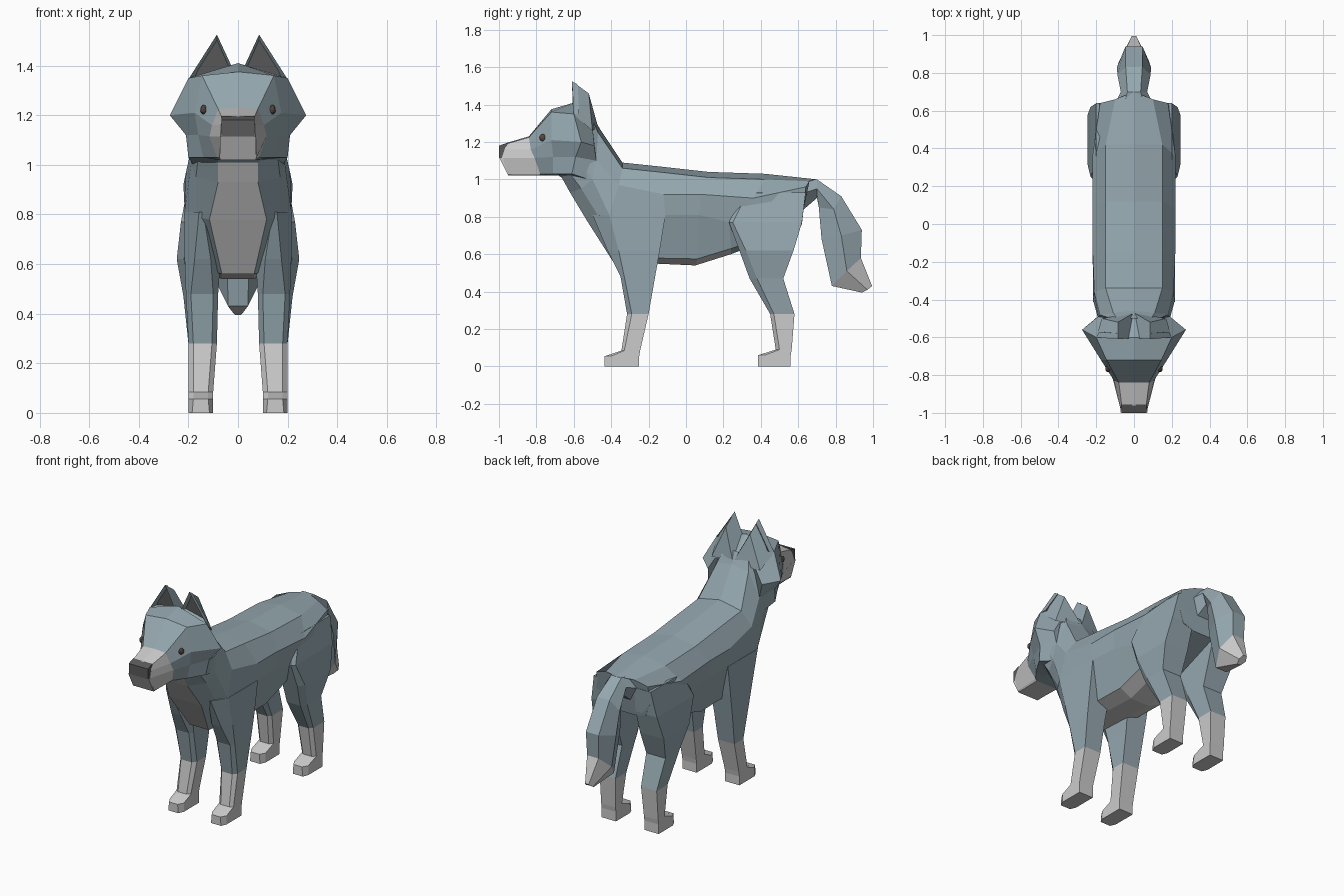
import bpy, bmesh
from mathutils import Vector


def material(name, rgb):
    m = bpy.data.materials.new(name)
    m.diffuse_color = (*rgb, 1)
    return m


BLUE = material("slate_fur", (0.30, 0.39, 0.43))
PALE = material("pale_fur", (0.62, 0.61, 0.60))
DARK = material("dark_grey", (0.10, 0.10, 0.10))
EYE = material("eye_brown", (0.09, 0.06, 0.05))
MATS = [BLUE, PALE, DARK, EYE]


def finish(name, bm, mirror=False):
    bmesh.ops.recalc_face_normals(bm, faces=bm.faces)
    me = bpy.data.meshes.new(name)
    bm.to_mesh(me)
    bm.free()
    for m in MATS:
        me.materials.append(m)
    ob = bpy.data.objects.new(name, me)
    bpy.context.collection.objects.link(ob)
    if mirror:
        ob.modifiers.new("mirror", 'MIRROR').use_mirror_merge = False
    return ob


def full(half):
    """Half section (top centre to bottom edge) to a closed ring."""
    return half + [(-x, y, z) for x, y, z in reversed(half) if x > 0]


def loft(name, rings, colour=lambda i, j: 0, mirror=False):
    """Skin the rings; colour(i, j) picks the material of band i, side j."""
    bm = bmesh.new()
    vs = [[bm.verts.new(p) for p in r] for r in rings]
    n = len(rings[0])
    for i in range(len(vs) - 1):
        for j in range(n):
            k = (j + 1) % n
            f = bm.faces.new((vs[i][j], vs[i][k], vs[i + 1][k], vs[i + 1][j]))
            f.material_index = colour(i, j)
    bm.faces.new(vs[0]).material_index = colour(0, 0)
    bm.faces.new(vs[-1]).material_index = colour(len(vs) - 2, 0)
    return finish(name, bm, mirror)


# Neck and torso, from the head to the rump
torso = [
    [(0, -.50, 1.34), (.09, -.50, 1.32), (.18, -.53, 1.20), (.18, -.57, 1.10), (.16, -.62, 1.03), (.08, -.67, 1.02)],
    [(0, -.46, 1.27), (.11, -.47, 1.25), (.18, -.48, 1.10), (.19, -.50, 1.00), (.17, -.56, .95), (.08, -.62, .93)],
    [(0, -.34, 1.09), (.15, -.34, 1.06), (.21, -.36, .97), (.215, -.41, .81), (.17, -.46, .79), (.115, -.53, .78)],
    [(0, -.15, 1.07), (.15, -.15, 1.04), (.22, -.12, .92), (.215, -.11, .81), (.15, -.20, .58), (.065, -.39, .56)],
    [(0, .12, 1.04), (.15, .12, 1.01), (.22, .08, .92), (.205, .07, .81), (.15, .06, .575), (.065, .05, .54)],
    [(0, .42, 1.03), (.15, .42, 1.0), (.22, .36, .9), (.20, .23, .77), (.15, .24, .63), (.065, .24, .60)],
    [(0, .70, 1.0), (.10, .66, .99), (.18, .64, .96), (.19, .63, .85), (.15, .62, .76), (.065, .61, .74)],
]


def torso_colour(i, j):
    if i < 5 and j == 5:
        return 1
    return 1 if i in (3, 4) and j in (4, 6) else 0


loft("torso", [full(h) for h in torso], torso_colour)

# Head with cheek ruff and muzzle
head = [
    [(0, -.47, 1.29), (.13, -.50, 1.28), (.19, -.49, 1.18), (.18, -.48, 1.10), (.18, -.52, 1.0), (.08, -.62, .98)],
    [(0, -.60, 1.41), (.20, -.60, 1.35), (.275, -.56, 1.2), (.21, -.59, 1.12), (.20, -.61, 1.03), (.08, -.68, 1.02)],
    [(0, -.72, 1.375), (.145, -.72, 1.36), (.175, -.72, 1.21), (.16, -.71, 1.12), (.14, -.71, 1.03), (.08, -.72, 1.02)],
    [(0, -.84, 1.23), (.08, -.84, 1.225), (.105, -.83, 1.16), (.115, -.81, 1.115), (.085, -.78, 1.03), (.075, -.78, 1.02)],
    [(0, -.96, 1.195), (.065, -.96, 1.19), (.068, -.97, 1.16), (.07, -.985, 1.115), (.075, -.95, 1.03), (.07, -.95, 1.02)],
]
loft("head", [full(h) for h in head], lambda i, j: 1 if i == 3 else 0)

# Nose wedge and sloping chin
loft("nose", [[(s * .067, y, z) for y, z in ((-.955, 1.196), (-1, 1.18), (-1, 1.115), (-.96, 1.115))]
              for s in (-1, 1)], lambda i, j: 2)
loft("chin", [[(s * .072, y, z) for y, z in ((-.90, 1.115), (-.998, 1.115), (-.95, 1.02), (-.90, 1.02))]
              for s in (-1, 1)], lambda i, j: 1)

# Ears with a recessed dark inner panel
bm = bmesh.new()
front = [bm.verts.new(p) for p in ((.02, -.605, 1.385), (.20, -.60, 1.345), (.085, -.61, 1.525))]
back = [bm.verts.new(p) for p in ((.0, -.47, 1.28), (.17, -.50, 1.26), (.085, -.52, 1.46))]
panel = bm.faces.new(front)
bm.faces.new(back)
for a in range(3):
    b = (a + 1) % 3
    bm.faces.new((front[a], front[b], back[b], back[a]))
bmesh.ops.recalc_face_normals(bm, faces=bm.faces)
bmesh.ops.inset_region(bm, faces=[panel], thickness=.018)
bmesh.ops.translate(bm, verts=panel.verts, vec=(0, .03, 0))
panel.material_index = 2
finish("ears", bm, True)

# Eyes
bm = bmesh.new()
bmesh.ops.create_icosphere(bm, subdivisions=2, radius=.02)
bmesh.ops.scale(bm, verts=bm.verts, vec=(.7, 1, 1))
bmesh.ops.translate(bm, verts=bm.verts, vec=(.138, -.765, 1.222))
for f in bm.faces:
    f.material_index = 3
finish("eyes", bm, True)


# Legs: each row is height, inner x, outer x, front y, outer front y, back y, chamfer
def leg(name, rows):
    rings = [[(xi, yb, z), (xo, yb, z), (xo, ym, z), (xo - c, yf, z), (xi + c, yf, z), (xi, ym, z)]
             for z, xi, xo, yf, ym, yb, c in rows]
    loft(name, rings, lambda i, j: 1 if i < 3 else 0, True)


leg("front_legs", [
    (0, .10, .20, -.435, -.40, -.25, .015),
    (.055, .10, .20, -.435, -.40, -.25, .02),
    (.085, .10, .20, -.345, -.33, -.245, .02),
    (.28, .085, .20, -.315, -.29, -.20, .02),
    (.48, .08, .21, -.35, -.33, -.165, .02),
    (.62, .07, .215, -.42, -.36, -.14, .04),
    (.81, .08, .217, -.50, -.41, -.11, .06)])
leg("hind_legs", [
    (0, .10, .20, .385, .42, .56, .015),
    (.06, .10, .20, .385, .42, .56, .02),
    (.09, .10, .20, .48, .50, .565, .02),
    (.28, .09, .20, .45, .47, .58, .02),
    (.47, .085, .22, .34, .38, .52, .02),
    (.62, .08, .247, .285, .32, .575, .03),
    (.77, .08, .23, .23, .25, .62, .02),
    (.93, .08, .20, .30, .33, .64, .02)])

# Tail: outer point, crease point, inner point (y, z) and half width
tail = [
    ((.64, .995), (.64, .93), (.63, .84), .10),
    ((.70, 1.0), (.70, .95), (.70, .90), .07),
    ((.83, .91), (.79, .84), (.71, .85), .088),
    ((.94, .73), (.83, .70), (.725, .68), .09),
    ((.935, .58), (.86, .51), (.78, .43), .08),
    ((.995, .43), (.97, .41), (.94, .395), .025),
]
rings = [[(-w * .5, *o), (w * .5, *o), (w, *m), (w * .5, *n), (-w * .5, *n), (-w, *m)] for o, m, n, w in tail]
loft("tail", rings, lambda i, j: 1 if i == 4 else 0)
